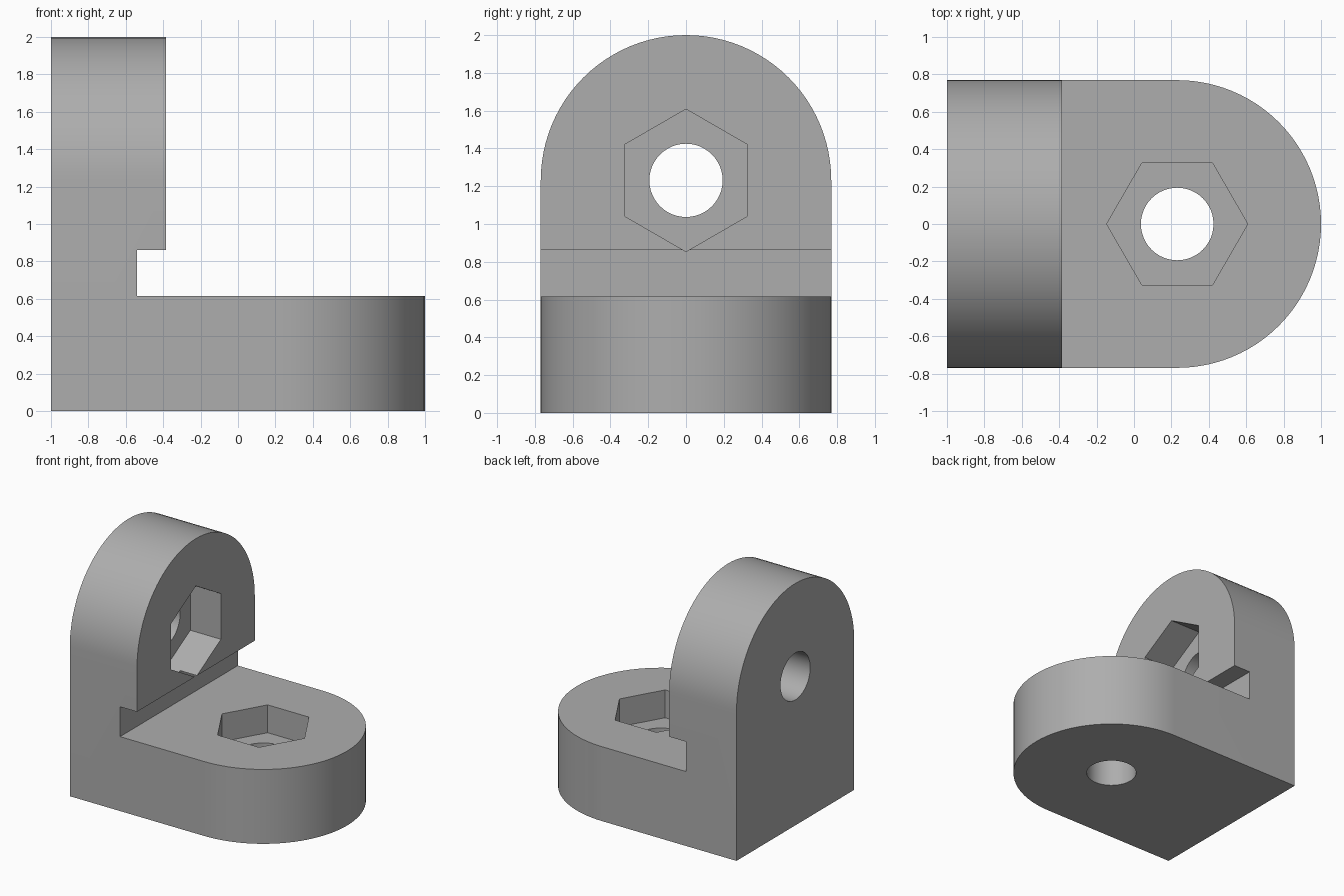
import bpy, bmesh, math
from mathutils import Vector

if "Cube" in bpy.data.objects:
    bpy.data.objects.remove(bpy.data.objects["Cube"])

R = 0.769        # half width and rounded-end radius
C = 0.231        # x of base hole; upright hole sits at z = 1 + C
T = 0.615        # plate thickness
HEX, HOLE = 0.377, 0.194

metal = bpy.data.materials.new("grey metal")
metal.diffuse_color = (0.42, 0.42, 0.42, 1)
metal.use_nodes = True
metal.node_tree.nodes["Principled BSDF"].inputs["Base Color"].default_value = metal.diffuse_color


def prism(name, pts, place, lo, hi):
    """Extrude a 2D outline from lo to hi; place maps (u, v, w) to xyz."""
    bm = bmesh.new()
    rings = [[bm.verts.new(Vector(place(u, v, w))) for u, v in pts] for w in (lo, hi)]
    bm.faces.new(rings[0])
    bm.faces.new(rings[1])
    n = len(pts)
    for i in range(n):
        j = (i + 1) % n
        bm.faces.new((rings[0][i], rings[0][j], rings[1][j], rings[1][i]))
    bmesh.ops.recalc_face_normals(bm, faces=bm.faces)
    me = bpy.data.meshes.new(name)
    bm.to_mesh(me)
    bm.free()
    me.materials.append(metal)
    ob = bpy.data.objects.new(name, me)
    bpy.context.collection.objects.link(ob)
    return ob


def circle(cu, r, n, start=0.0):
    return [(cu + r * math.cos(start + 2 * math.pi * i / n),
             r * math.sin(start + 2 * math.pi * i / n)) for i in range(n)]


def rounded_end(cu, start):
    """Straight-sided outline finished by a half circle."""
    arc = [(cu + R * math.cos(a), R * math.sin(a))
           for a in (math.pi * (i / 48 - 0.5) for i in range(49))]
    return [(start, -R)] + arc + [(start, R)]


def flat(u, v, w):      # outline in the base plane, extruded up
    return (u, v, w)


def upright(u, v, w):   # outline in the upright plane, extruded along x
    return (w, v, u)


def side(u, v, w):      # outline seen from the front, extruded along y
    return (u, w, v)


# L-shaped side profile with the relief slot in the inner corner
profile = [(-1, 0), (1.2, 0), (1.2, T), (-0.54, T), (-0.54, 0.862),
           (1 - 2 * R + 0.153, 0.862), (1 - 2 * R + 0.153, 2.2), (-1, 2.2)]
bracket = prism("angle_bracket", profile, side, -1, 1)

tools = [
    (prism("base_outline", rounded_end(C, -1.3), flat, -0.5, 2.5), 'INTERSECT'),
    (prism("upright_outline", rounded_end(1 + C, -0.3), upright, -1.5, 1.5), 'INTERSECT'),
    (prism("base_bolt_hole", circle(C, HOLE, 48), flat, -0.3, 0.8), 'DIFFERENCE'),
    (prism("base_nut_pocket", circle(C, HEX, 6), flat, T - 0.23, 0.8), 'DIFFERENCE'),
    (prism("upright_bolt_hole", circle(1 + C, HOLE, 48), upright, -1.3, -0.2), 'DIFFERENCE'),
    (prism("upright_nut_pocket", circle(1 + C, HEX, 6), upright, -0.385 - 0.28, -0.2), 'DIFFERENCE'),
]
bpy.context.view_layer.objects.active = bracket
bracket.select_set(True)
for tool, op in tools:
    mod = bracket.modifiers.new(tool.name, 'BOOLEAN')
    mod.object, mod.operation, mod.solver = tool, op, 'EXACT'
    bpy.ops.object.modifier_apply(modifier=mod.name)
    bpy.data.objects.remove(tool)

# Smooth the rounded walls, keep the machined edges sharp
bpy.ops.object.shade_smooth_by_angle(angle=math.radians(30))
